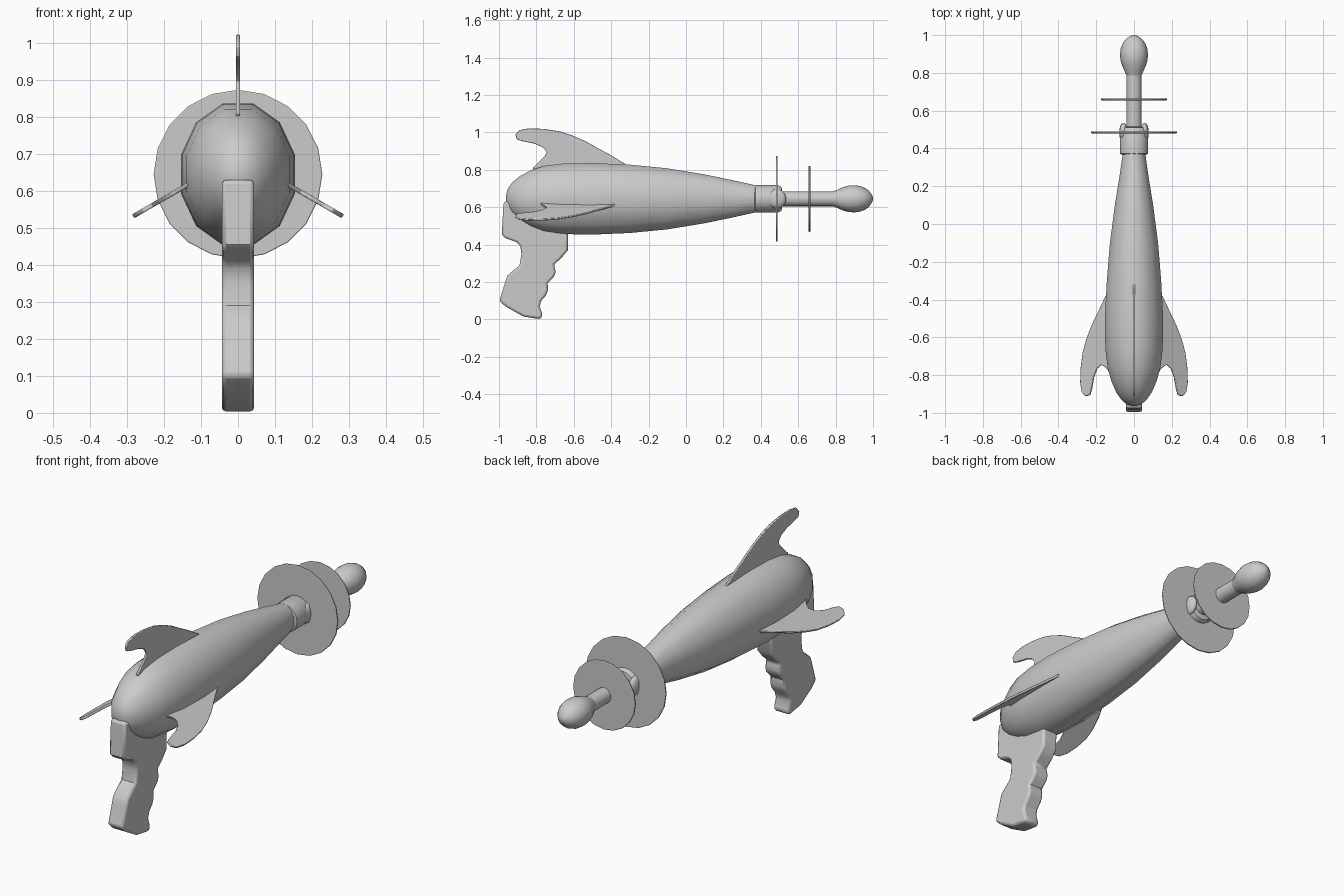
import bpy, bmesh
from math import sin, cos, pi, radians
from mathutils import Matrix

if "Cube" in bpy.data.objects:
    bpy.data.objects.remove(bpy.data.objects["Cube"])

AXIS_Z = 0.645  # height of the barrel axis


def finish(name, bm, angle=35, bevel=0):
    bmesh.ops.recalc_face_normals(bm, faces=bm.faces)
    me = bpy.data.meshes.new(name)
    bm.to_mesh(me)
    bm.free()
    ob = bpy.data.objects.new(name, me)
    bpy.context.collection.objects.link(ob)
    bpy.ops.object.select_all(action='DESELECT')
    ob.select_set(True)
    bpy.context.view_layer.objects.active = ob
    if bevel:
        m = ob.modifiers.new("Bevel", 'BEVEL')
        m.width, m.segments, m.limit_method = bevel, 2, 'ANGLE'
        m.angle_limit = radians(50)
    bpy.ops.object.shade_smooth_by_angle(angle=radians(angle))
    return ob


def lathe(name, rings, sides, offset=0.0, angle=35, cx=0.0):
    """Rings of (y, x radius, z radius) joined along the y axis."""
    bm = bmesh.new()
    loops = []
    for y, rx, rz in rings:
        loops.append([bm.verts.new((cx + rx * sin(2 * pi * (i + offset) / sides), y,
                                    AXIS_Z + rz * cos(2 * pi * (i + offset) / sides)))
                      for i in range(sides)])
    for a, b in zip(loops, loops[1:]):
        for i in range(sides):
            j = (i + 1) % sides
            bm.faces.new((a[i], a[j], b[j], b[i]))
    bm.faces.new(loops[0])
    bm.faces.new(loops[-1])
    return finish(name, bm, angle)


def plate(name, outline, thick, bevel, rot=0.0, pivot_z=0.0):
    """Extrude a (y, z) outline across x, then roll it about the y axis."""
    bm = bmesh.new()
    f = bm.faces.new([bm.verts.new((-thick / 2, y, z)) for y, z in outline])
    new = bmesh.ops.extrude_face_region(bm, geom=[f])['geom']
    bmesh.ops.translate(bm, vec=(thick, 0, 0),
                        verts=[v for v in new if isinstance(v, bmesh.types.BMVert)])
    bm.transform(Matrix.Translation((0, 0, pivot_z)) @ Matrix.Rotation(rot, 4, 'Y'))
    return finish(name, bm, 40, bevel)


# Teardrop body, slightly taller than wide
lathe("body", [(-0.963, .012, .015), (-0.955, .04, .05), (-0.93, .07, .09),
               (-0.89, .098, .125), (-0.83, .125, .158), (-0.76, .145, .182),
               (-0.66, .157, .195), (-0.5, .16, .198), (-0.3, .149, .189),
               (-0.1, .132, .169), (0.1, .105, .135), (0.25, .08, .103),
               (0.385, .06, .072)], 12, 0.5, 60)

# Collar at the muzzle with two side knobs
lathe("collar", [(.365, .06, .06), (.372, .074, .074), (.49, .076, .074),
                 (.51, .066, .064), (.515, .04, .04)], 16)
for side in (-1, 1):
    lathe("collar_knob", [(.485 + .05 * sin(t * pi / 10), .02 * cos(t * pi / 10) + .002,
                           .05 * cos(t * pi / 10) + .002) for t in range(-5, 6)],
          12, 0, 60, side * .056)

# Barrel rod and rounded emitter tip
lathe("barrel", [(.5, .04, .04), (.83, .04, .04)], 16)
tip = [(.785, .04), (.81, .05), (.84, .064), (.87, .072), (.9, .074), (.93, .07),
       (.96, .058), (.98, .042), (.995, .02), (1.0, .005)]
lathe("emitter_tip", [(y, r, r * .98) for y, r in tip], 16, 0, 60)

# Thin discs around the barrel
for name, y, r in (("large_disc", .485, .228), ("small_disc", .66, .176)):
    lathe(name, [(y - .005, r - .003, r - .003), (y - .003, r, r),
                 (y + .003, r, r), (y + .005, r - .003, r - .003)], 20, 0, 30)

# Three swept fins: (y, distance from pivot)
fin = [(-.26, .09), (-.33, .14), (-.395, .18), (-.46, .215), (-.535, .257), (-.61, .29),
       (-.68, .312), (-.76, .324), (-.84, .327), (-.89, .318), (-.912, .295),
       (-.905, .268), (-.87, .257), (-.81, .245), (-.765, .225), (-.745, .2),
       (-.755, .178), (-.785, .148), (-.82, .115), (-.8, .09)]
for name, deg in (("top_fin", 0), ("right_fin", 120), ("left_fin", -120)):
    plate(name, fin, .012, .003, radians(deg), .695)

# Pistol grip with finger grooves
grip = [(-.975, .63), (-.985, .455), (-.965, .435), (-.905, .413), (-.885, .39),
        (-.88, .35), (-.89, .29), (-.955, .235), (-.965, .205), (-.998, .1),
        (-.965, .07), (-.87, .016), (-.78, .002), (-.766, .02), (-.782, .07),
        (-.775, .098), (-.748, .13), (-.737, .16), (-.74, .195), (-.705, .23),
        (-.697, .255), (-.705, .295), (-.67, .325), (-.632, .37), (-.63, .55),
        (-.75, .63)]
plate("grip", grip, .087, .012)
